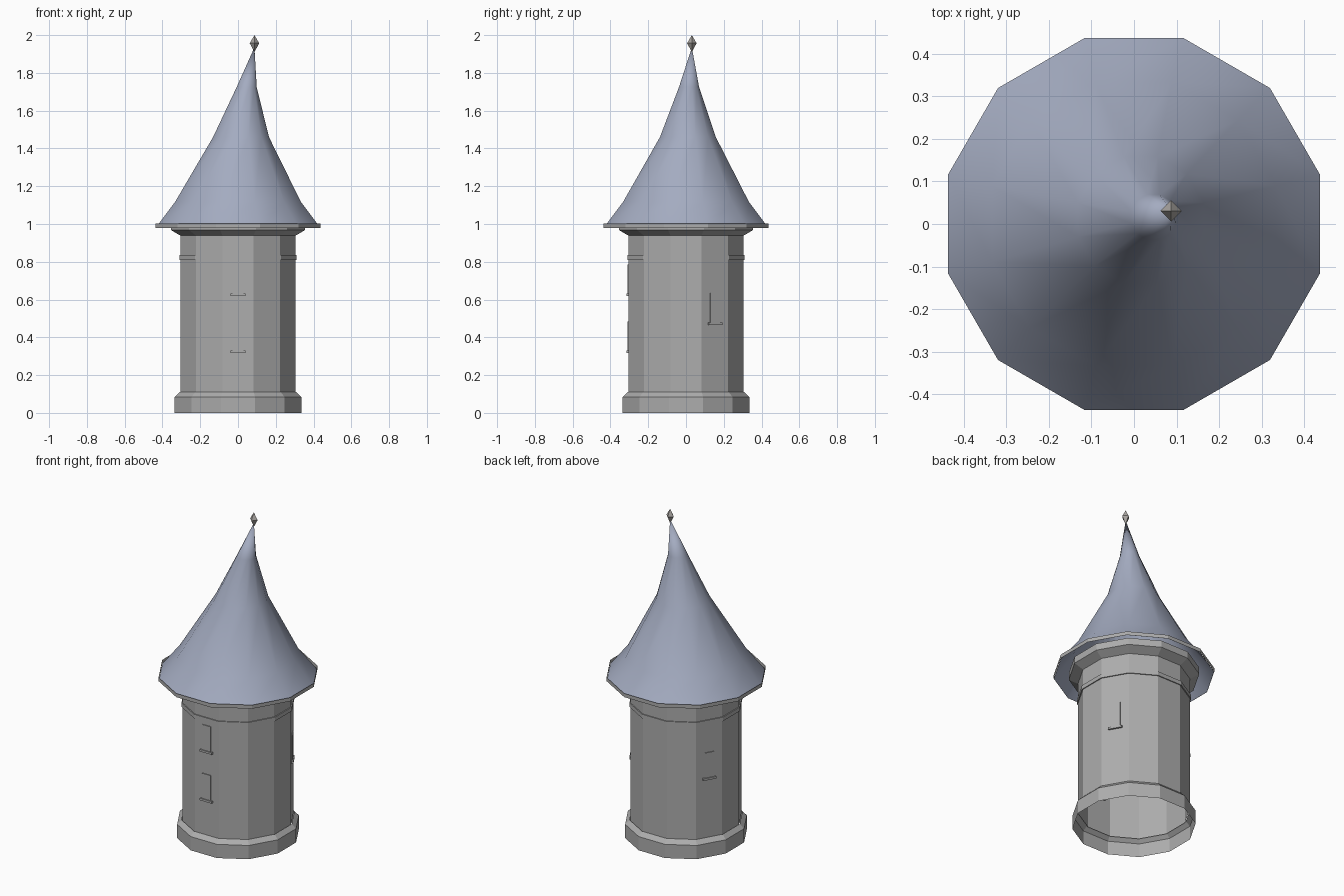
import bpy, bmesh, math
from mathutils import Matrix, Vector

if "Cube" in bpy.data.objects:
    bpy.data.objects.remove(bpy.data.objects["Cube"])

SIDES = 12


def material(name, rgb):
    m = bpy.data.materials.new(name)
    m.diffuse_color = (*rgb, 1)
    m.use_nodes = True
    m.node_tree.nodes["Principled BSDF"].inputs["Base Color"].default_value = m.diffuse_color
    return m


stone = material("grey stone", (0.42, 0.42, 0.42))
slate = material("blue slate", (0.37, 0.41, 0.53))
metal = material("finial grey", (0.40, 0.38, 0.36))


def finish(name, bm, mat):
    me = bpy.data.meshes.new(name)
    bm.to_mesh(me)
    bm.free()
    me.materials.append(mat)
    ob = bpy.data.objects.new(name, me)
    bpy.context.collection.objects.link(ob)
    return ob


def loft(name, rings, mat, sides=SIDES, smooth=False, apex=None, foot=None, turn=0.5):
    """Rings are (apothem, z, centre x, centre y), flat faces towards the axes."""
    bm = bmesh.new()
    loops = []
    for a, z, cx, cy in rings:
        r = a / math.cos(math.pi / sides) if turn else a
        angles = [2 * math.pi * (i + turn) / sides for i in range(sides)]
        loops.append([bm.verts.new((cx + r * math.cos(t), cy + r * math.sin(t), z)) for t in angles])
    for low, high in zip(loops, loops[1:]):
        for i in range(sides):
            j = (i + 1) % sides
            bm.faces.new((low[i], low[j], high[j], high[i]))
    if apex:
        tip = bm.verts.new(apex)
        for i in range(sides):
            bm.faces.new((loops[-1][i], loops[-1][(i + 1) % sides], tip))
    if foot:
        tip = bm.verts.new(foot)
        for i in range(sides):
            bm.faces.new((loops[0][(i + 1) % sides], loops[0][i], tip))
    for f in bm.faces:
        f.smooth = smooth
    return finish(name, bm, mat)


def straight(*pairs):
    return [(a, z, 0, 0) for a, z in pairs]


# Tower: open plinth, wall, raised band, cornice and eaves strip
loft("plinth", straight((0.335, 0), (0.335, 0.085), (0.31, 0.11)), stone)
loft("wall", straight((0.305, 0.10), (0.305, 0.99)), stone)
loft("band", straight((0.304, 0.81), (0.311, 0.81), (0.311, 0.835), (0.304, 0.835)), stone)
loft("cornice", straight((0.304, 0.938), (0.355, 0.968), (0.355, 1.01)), stone)
loft("eaves_strip", straight((0.437, 0.98), (0.437, 1.003)), stone)

# Leaning, flared roof
TIP = (0.087, 0.031)
loft("roof", [(0.436, 0.98, 0, 0), (0.333, 1.117, 0, 0), (0.148, 1.46, 0.016, 0.010),
              (0.053, 1.725, 0.046, 0.016)], slate, smooth=True, apex=(*TIP, 1.935))

# Diamond finial
loft("finial", [(0.025, 1.957, *TIP)], metal, sides=4, turn=0,
     apex=(*TIP, 2.0), foot=(*TIP, 1.91))


def box(name, angle, size, radius, z):
    bm = bmesh.new()
    place = (Matrix.Rotation(math.radians(angle), 4, 'Z')
             @ Matrix.Translation((radius, 0, z)) @ Matrix.Diagonal((*size, 1)))
    bmesh.ops.create_cube(bm, size=1, matrix=place)
    return finish(name, bm, stone)


# Windows: thin plate standing on a sill (face angle, sill bottom)
for label, angle, z in (("front_upper", -90, 0.618), ("front_lower", -90, 0.316),
                        ("right_back", 30, 0.466), ("left_back", 150, 0.466)):
    box(label + "_window", angle, (0.009, 0.058, 0.156), 0.3055, z + 0.090)
    box(label + "_sill", angle, (0.02, 0.082, 0.013), 0.306, z + 0.0065)
